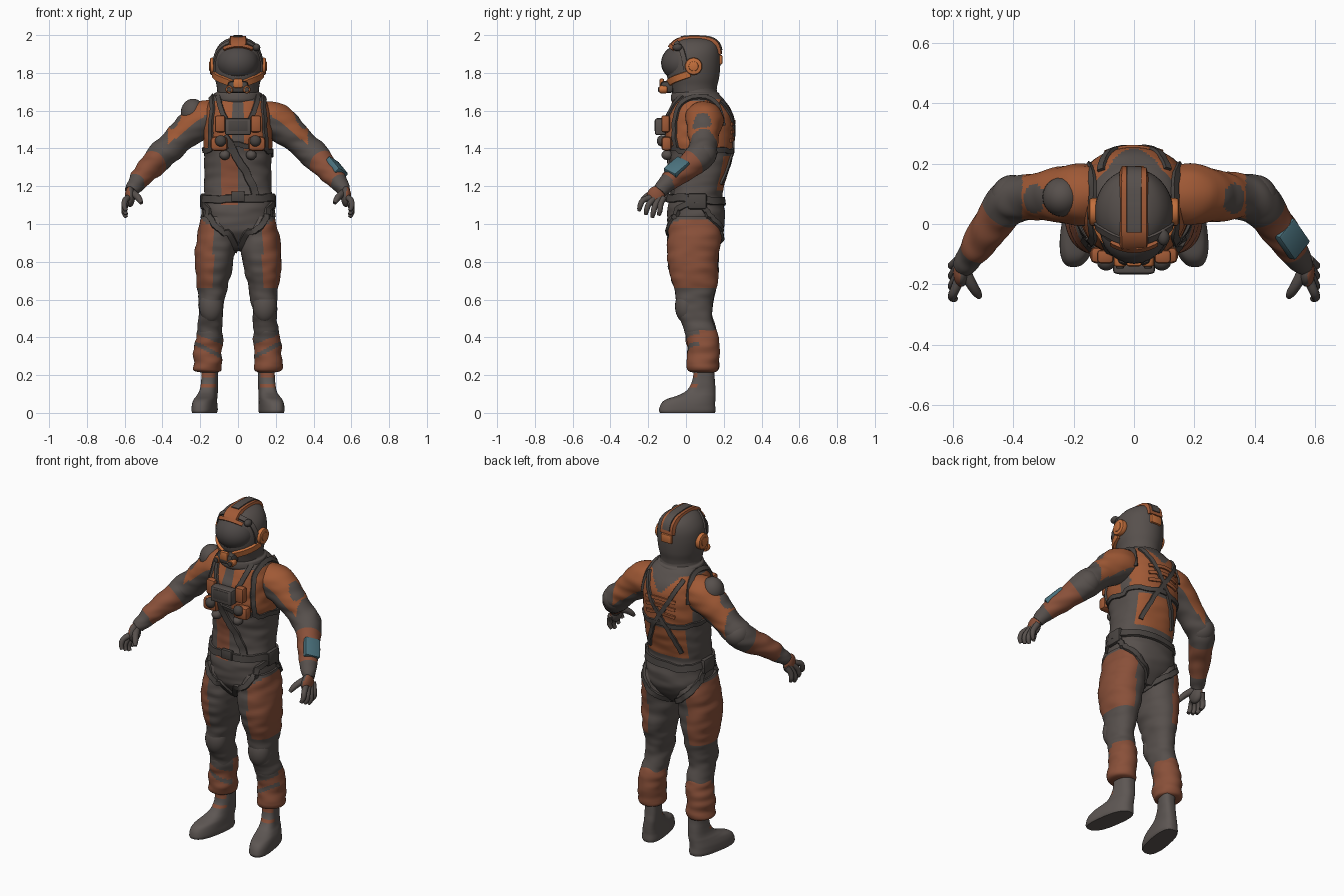
import bpy, bmesh, math
from mathutils import Vector, Matrix, noise
from mathutils.bvhtree import BVHTree

cube = bpy.data.objects.get("Cube")
if cube:
    bpy.data.objects.remove(cube, do_unlink=True)

COLOURS = {
    "suit grey": (.095, .08, .073), "strap grey": (.068, .059, .054),
    "visor grey": (.075, .065, .062), "boot grey": (.11, .094, .087),
    "orange": (.35, .1, .036), "rust": (.25, .08, .041),
    "bright orange": (.55, .16, .045), "teal": (.07, .17, .21)}
MATS = {}
for key, rgb in COLOURS.items():
    m = MATS[key] = bpy.data.materials.new(key)
    m.use_nodes = True
    m.diffuse_color = (*rgb, 1)
    m.node_tree.nodes["Principled BSDF"].inputs["Base Color"].default_value = (*rgb, 1)
parts = []
SIDES = (("left", 1), ("right", -1))
FOREARM = Vector((.09, -.13, -.11)).normalized()


def add(name, bm, paint, s=1):
    """Finish a part; paint is a colour name or a rule on face centre and normal."""
    bmesh.ops.recalc_face_normals(bm, faces=bm.faces)
    slots = []
    for f in bm.faces:
        c, n = f.calc_center_median(), f.normal.copy()
        c.x, n.x = c.x * s, n.x * s
        key = paint if isinstance(paint, str) else paint(c, n)
        if key not in slots:
            slots.append(key)
        f.material_index = slots.index(key)
    me = bpy.data.meshes.new(name)
    bm.to_mesh(me)
    bm.free()
    for key in slots:
        me.materials.append(MATS[key])
    ob = bpy.data.objects.new(name, me)
    bpy.context.collection.objects.link(ob)
    parts.append(ob)
    return ob


def smooth(pts, n, closed=False):
    """Pass a soft curve through points of any dimension."""
    v = [Vector(p) for p in pts]
    k = len(v)
    at = (lambda i: v[i % k]) if closed else (lambda i: v[max(0, min(k - 1, i))])
    out = []
    for i in range(k if closed else k - 1):
        a, b, c, d = at(i - 1), at(i), at(i + 1), at(i + 2)
        for j in range(n):
            t = j / n
            out.append(b + (c - a) * (t / 2) + (a * 2 - b * 5 + c * 4 - d) * (t * t / 2)
                       + (b * 3 - a - c * 3 + d) * (t ** 3 / 2))
    return out if closed else out + [v[-1]]


def skin(name, rings, paint, s=1, wrinkle=0, closed=False):
    """Join rings of points into one surface, with soft cloth wrinkles."""
    bm = bmesh.new()
    rows = []
    for ring in rings:
        mid = sum(ring, Vector()) / len(ring)
        row = []
        for p in ring:
            bump = noise.noise(Vector((p.x * 9, p.y * 9, p.z * 24 + 5 * s)))
            q = p + (p - mid).normalized() * bump * wrinkle
            row.append(bm.verts.new((q.x * s, q.y, q.z)))
        rows.append(row)
    k = len(rows[0])
    for i in range(len(rows) - (0 if closed else 1)):
        a, b = rows[i], rows[(i + 1) % len(rows)]
        for j in range(k):
            bm.faces.new((a[j], a[(j + 1) % k], b[(j + 1) % k], b[j]))
    if not closed:
        bm.faces.new(rows[0])
        bm.faces.new(rows[-1])
    return add(name, bm, paint, s)


def loft(name, table, paint, s=1, wrinkle=0, power=1, lean=0, sides=56, n=8):
    """Level rings given as height, x range and y range."""
    rings = []
    for z, x0, x1, y0, y1 in smooth(table, n):
        ring = []
        for j in range(sides):
            a = math.tau * j / sides
            ca, sa = [math.copysign(abs(w) ** power, w) for w in (math.cos(a), math.sin(a))]
            y = (y0 + y1) / 2 + (y1 - y0) / 2 * sa
            ring.append(Vector(((x0 + x1) / 2 + (x1 - x0) / 2 * ca - lean * (y - .1), y, z)))
        rings.append(ring)
    return skin(name, rings, paint, s, wrinkle)


def tube(name, table, paint, s=1, wrinkle=0, sides=56, n=10):
    """Round limb along points given as x, y, z, radius."""
    path = smooth(table, n)
    rings = []
    for i, p in enumerate(path):
        t = (path[min(i + 1, len(path) - 1)] - path[max(i - 1, 0)]).to_3d().normalized()
        u = t.cross(Vector((0, 1, 0))).normalized()
        w = u.cross(t)
        rings.append([p.to_3d() + (u * math.cos(math.tau * j / sides)
                      + w * math.sin(math.tau * j / sides)) * p[3] for j in range(sides)])
    return skin(name, rings, paint, s, wrinkle)


def tree(*obs):
    verts, polys = [], []
    for ob in obs:
        base = len(verts)
        verts += [v.co.copy() for v in ob.data.vertices]
        polys += [[base + i for i in p.vertices] for p in ob.data.polygons]
    return BVHTree.FromPolygons(verts, polys)


def strap(name, body, pts, paint, width=.03, thick=.01, closed=False, s=1):
    """Flat band that hugs a body surface."""
    hits = [body.find_nearest(Vector((p[0] * s, p[1], p[2])))[:2] for p in smooth(pts, 10, closed)]
    rings, k = [], len(hits)
    for i, (p, nor) in enumerate(hits):
        a, b = (i - 1, (i + 1) % k) if closed else (max(i - 1, 0), min(i + 1, k - 1))
        nor = (hits[a][1] + nor + hits[b][1]).normalized()
        side = nor.cross(hits[b][0] - hits[a][0]).normalized() * width / 2
        lo, hi = p - nor * .012, p + nor * thick
        rings.append([lo - side, hi - side * .85, hi + side * .85, lo + side])
    return skin(name, rings, paint, closed=closed)


def ball(name, loc, size, paint, s=1):
    bm = bmesh.new()
    mat = Matrix.Translation((loc[0] * s, *loc[1:])) @ Matrix.Diagonal((*size, 1))
    bmesh.ops.create_uvsphere(bm, u_segments=24, v_segments=16, radius=1, matrix=mat)
    return add(name, bm, paint, s)


def box(name, loc, size, paint, s=1, rot=Matrix(), bevel=.012):
    bm = bmesh.new()
    bmesh.ops.create_cube(bm, size=1, matrix=Matrix.Diagonal((*size, 1)))
    bmesh.ops.bevel(bm, geom=bm.edges[:], offset=bevel, segments=2, affect='EDGES', profile=.5)
    bm.transform(Matrix.Translation((loc[0] * s, *loc[1:])) @ rot)
    return add(name, bm, paint, s)


def disc(name, loc, radius, depth, paint, axis='X', s=1):
    bm = bmesh.new()
    mat = Matrix.Translation((loc[0] * s, *loc[1:])) @ Matrix.Rotation(math.pi / 2, 4, 'Y' if axis == 'X' else 'X')
    bmesh.ops.create_cone(bm, cap_ends=True, segments=24, radius1=radius, radius2=radius, depth=depth, matrix=mat)
    rims = [e for e in bm.edges if any(len(f.verts) > 4 for f in e.link_faces)]
    bmesh.ops.bevel(bm, geom=rims, offset=depth * .25, segments=2, affect='EDGES', profile=.5)
    return add(name, bm, paint, s)


# Colour rules for the suit
def torso_paint(c, n):
    x = abs(c.x)
    if c.z < 1.03:
        return "rust" if x > .155 else "suit grey"
    if c.y > .1:
        neck = c.z > 1.56 and x < (c.z - 1.56) * .9
        panel = 1.18 < c.z < 1.66 and x < (.165 if c.z > 1.4 else .135) and abs(c.z - 1.37) > .015
        return "orange" if panel and not neck else "suit grey"
    if c.z > 1.39:
        return "orange" if c.z < 1.65 and x > .03 else "suit grey"
    return "rust" if c.y < .03 and -.09 < c.x < .008 and c.z > 1.1 else "suit grey"


def leg_paint(c, n):
    return "rust" if c.x > .13 and .665 < c.z < .98 + (c.x - .13) * .7 else "suit grey"


def cuff_paint(c, n):
    if c.y < .07 and (abs(c.z - .335 - (c.x - .16) * .5) < .012 or c.z > .36 + (c.x - .08) * .4):
        return "suit grey"
    return "rust"


def boot_paint(c, n):
    return "rust" if c.y < .06 and min(abs(c.z - .2), abs(c.z - .145)) < .009 else "boot grey"


def arm_paint(c, n):
    if c.x < .37:
        rise = (c.z - 1.548 + (c.x - .19) * .75) * .8 + (c.y - .1) * .3
        patch = ((c.x - .33) / .035) ** 2 + ((c.y - .085) / .05) ** 2 < 1
        return "orange" if rise > -.018 and not (patch and rise > 0) else "suit grey"
    return "rust" if -.58 < c.dot(FOREARM) < -.385 else "suit grey"


# Torso and collar
torso_rows = [(.87, .08, -.02, .12), (.95, .168, -.085, .185), (1.02, .183, -.098, .208), (1.1, .184, -.095, .2),
              (1.17, .178, -.085, .195), (1.26, .178, -.08, .218), (1.36, .18, -.092, .24), (1.46, .184, -.11, .252),
              (1.55, .178, -.108, .252), (1.62, .165, -.085, .23), (1.67, .138, -.06, .19), (1.7, .1, -.04, .16)]
torso = loft("torso", [(z, -w, w, a, b) for z, w, a, b in torso_rows], torso_paint, wrinkle=.006, power=.85, sides=96, n=10)
loft("neck_collar", [(z, -w, w, .05 - d, .05 + d) for z, w, d in
                     ((1.64, .12, .12), (1.66, .13, .13), (1.69, .126, .126), (1.7, .112, .115), (1.73, .108, .11))], "suit grey")

# Helmet with visor, crest, mask and lamp
helmet = loft("helmet", [(z, -w, w, a, b) for z, w, a, b in
                         ((1.68, .108, -.07, .16), (1.73, .113, -.085, .165), (1.78, .124, -.1, .176),
                          (1.85, .13, -.105, .182), (1.91, .122, -.095, .18), (1.955, .094, -.07, .165),
                          (1.98, .055, -.03, .125), (1.987, .012, .03, .06))], "suit grey")
shell = tree(helmet)
ball("visor", (0, -.02, 1.853), (.112, .112, .1), "visor grey")
crest = [(0, -.085, 1.955), (0, -.03, 2), (0, .06, 2.02), (0, .14, 1.98), (0, .2, 1.9)]
strap("helmet_crest", shell, crest, "orange", .096, .008)
strap("helmet_crest_panel", shell, crest[1:-1] + [(0, .19, 1.92)], "suit grey", .056, .013)
strap("brow_band", shell, [(-.085, -.075, 1.935), (0, -.1, 1.955), (.085, -.075, 1.935)], "orange", .024, .012)
box("helmet_rear_box", (0, .18, 1.87), (.07, .025, .05), "bright orange", bevel=.006)
ball("head_lamp", (.098, -.045, 1.935), (.02, .026, .02), "strap grey")
box("mask_body", (0, -.1, 1.725), (.11, .07, .065), "strap grey", bevel=.02)
box("mask_plate", (0, -.128, 1.745), (.05, .025, .05), "bright orange", bevel=.008)
for side, s in SIDES:
    disc(side + "_ear_disc", (.13, .04, 1.835), .046, .038, "bright orange", s=s)
    disc(side + "_ear_hub", (.144, .04, 1.835), .026, .018, "bright orange", s=s)
    strap(side + "_cheek_guard", shell, [(.14, .02, 1.795), (.12, -.04, 1.775), (.09, -.09, 1.755), (.05, -.12, 1.735)],
          "bright orange", .04, .014, s=s)
    strap(side + "_visor_rim", shell, [(.13, -.0, 1.79), (.135, -.01, 1.86), (.11, -.03, 1.93), (.05, -.06, 1.97)],
          "suit grey", .03, .007, s=s)
    disc(side + "_mask_filter", (.046, -.12, 1.712), .021, .045, "bright orange", 'Y', s)
    disc(side + "_mask_filter_cap", (.046, -.142, 1.712), .013, .01, "strap grey", 'Y', s)

# Limbs
for side, s in SIDES:
    leg = loft(side + "_leg", [(1.04, .03, .195, -.075, .17), (.95, .012, .215, -.096, .188), (.85, .015, .228, -.1, .176),
                               (.75, .035, .226, -.09, .169), (.67, .053, .216, -.066, .162), (.6, .068, .208, -.052, .147),
                               (.52, .078, .208, -.042, .138), (.45, .08, .213, -.012, .158), (.4, .085, .21, .005, .165)],
               leg_paint, s, .008, .9)
    ball(side + "_knee_pad", (.142, 0, .565), (.064, .058, .09), "suit grey", s)
    loft(side + "_trouser_cuff", [(.45, .09, .208, -.002, .156), (.435, .082, .214, -.006, .164), (.39, .08, .226, .002, .172),
                                  (.33, .086, .232, .006, .175), (.26, .084, .236, .004, .174), (.225, .09, .23, .008, .168),
                                  (.215, .11, .2, .03, .15)], cuff_paint, s, .008)
    loft(side + "_boot", [(.26, .106, .192, .04, .15), (.18, .106, .192, .036, .152), (.14, .107, .195, .02, .155),
                          (.11, .107, .2, -.008, .156), (.09, .106, .208, -.05, .156), (.07, .104, .216, -.108, .155),
                          (.045, .102, .222, -.134, .154), (.015, .1, .224, -.143, .156), (0, .104, .22, -.138, .152)],
         boot_paint, s, .002, .78, .16)
    tube(side + "_arm", [(.1, .09, 1.56, .09), (.19, .098, 1.548, .1), (.29, .093, 1.472, .083), (.35, .09, 1.415, .075),
                         (.41, .075, 1.36, .076), (.46, .01, 1.305, .066), (.51, -.06, 1.25, .056),
                         (.548, -.115, 1.2, .043), (.565, -.14, 1.17, .033)], arm_paint, s, .007)
    ball(side + "_elbow_pad", (.402, .085, 1.37), (.074, .078, .074), "suit grey", s)
    # Gloves
    ball(side + "_palm", (.572, -.16, 1.145), (.027, .048, .055),
         lambda c, n: "rust" if n.x > .2 and c.z > 1.125 else "suit grey", s)
    for i, finger in enumerate(("index", "middle", "ring", "little")):
        y, drop = -.198 + .023 * i, (.035, .015, 0, .012)[i]
        tube(f"{side}_{finger}_finger", [(.58, y + .01, 1.14, .017), (.598, y - .03 + .008 * i, 1.09 + drop, .0155),
             (.602, y - .045 + .012 * i, 1.06 + drop, .014), (.592, y - .05 + .012 * i, 1.036 + drop, .01)],
             "suit grey", s, sides=12, n=4)
    tube(side + "_thumb", [(.56, -.16, 1.165, .021), (.538, -.2, 1.15, .018), (.522, -.225, 1.13, .016), (.512, -.24, 1.11, .01)],
         "suit grey", s, sides=12, n=4)
    # Harness on each side
    body, hips = tree(torso), tree(torso, leg)
    strap(side + "_shoulder_strap", body, [(.185, -.09, 1.39), (.175, -.09, 1.5), (.16, -.06, 1.63), (.155, .06, 1.69),
          (.16, .17, 1.65), (.175, .21, 1.52)], "strap grey", .03, .011, s=s)
    strap(side + "_chest_strap", body, [(.12, -.03, 1.7), (.1, -.1, 1.62), (.07, -.13, 1.55)], "strap grey", .03, .009, s=s)
    strap(side + "_back_strap", body, [(.13, .2, 1.67), (.1, .25, 1.6), (.05, .27, 1.51), (-.05, .27, 1.36), (-.13, .24, 1.2)],
          "strap grey", .028, .01, s=s)
    strap(side + "_leg_loop", hips, [(.2, .05, 1.11), (.18, -.08, 1.07), (.12, -.13, 1), (.05, -.11, .94), (.0, .03, .86),
          (.06, .18, .91), (.13, .22, .96), (.2, .15, 1.04)], "strap grey", .034, .012, True, s)
    box(side + "_belt_pouch", (.185, .06, 1.12), (.03, .1, .085), "strap grey", s)
    box(side + "_chest_panel", (.095, -.108, 1.53), (.055, .045, .09), "orange", s)
    box(side + "_chest_pouch", (.1, -.103, 1.425), (.09, .055, .075), "orange", s, bevel=.018)
    ball(side + "_upper_valve", (.092, -.128, 1.44), (.03, .026, .03), "strap grey", s)
    ball(side + "_lower_valve", (.07, -.1, 1.365), (.028, .03, .026), "suit grey", s)

# Harness across the body
body = tree(torso)
around = [(.3 * math.cos(i * math.pi / 4), .06 + .3 * math.sin(i * math.pi / 4)) for i in range(8)]
strap("belt", body, [(x, y, 1.145) for x, y in around], "strap grey", .045, .012, True)
strap("chest_band", body, [(x, y, 1.375) for x, y in around], "strap grey", .03, .008, True)
strap("diagonal_strap", body, [(-.08, -.14, 1.47), (0, -.14, 1.34), (.06, -.12, 1.25), (.11, -.11, 1.16)], "strap grey", .045, .01)
for i in range(3):
    strap(f"back_rib_{i + 1}", body, [(-.1, .25, 1.44 + .045 * i), (0, .28, 1.45 + .045 * i), (.1, .25, 1.44 + .045 * i)],
          "orange", .022, .008)
box("belt_buckle", (0, -.102, 1.145), (.07, .025, .055), "strap grey", bevel=.006)
box("chest_box", (0, -.135, 1.515), (.14, .06, .09), "suit grey")
box("chest_box_screen", (0, -.164, 1.52), (.1, .006, .055), "strap grey", bevel=.002)
ball("right_shoulder_pad", (-.238, .09, 1.588), (.065, .066, .075), "suit grey")

# Wrist device aligned with the left forearm
up = Vector((.5, 0, .8))
up = (up - FOREARM * up.dot(FOREARM)).normalized()
turn = Matrix((FOREARM.cross(up), FOREARM, up)).transposed().to_4x4()
box("wrist_device", Vector((.488, -.04, 1.262)) + up * .052, (.088, .115, .036), "teal", rot=turn, bevel=.008)

for ob in parts:
    ob.select_set(True)
bpy.context.view_layer.objects.active = parts[0]
bpy.ops.object.shade_smooth_by_angle(angle=math.radians(40))
